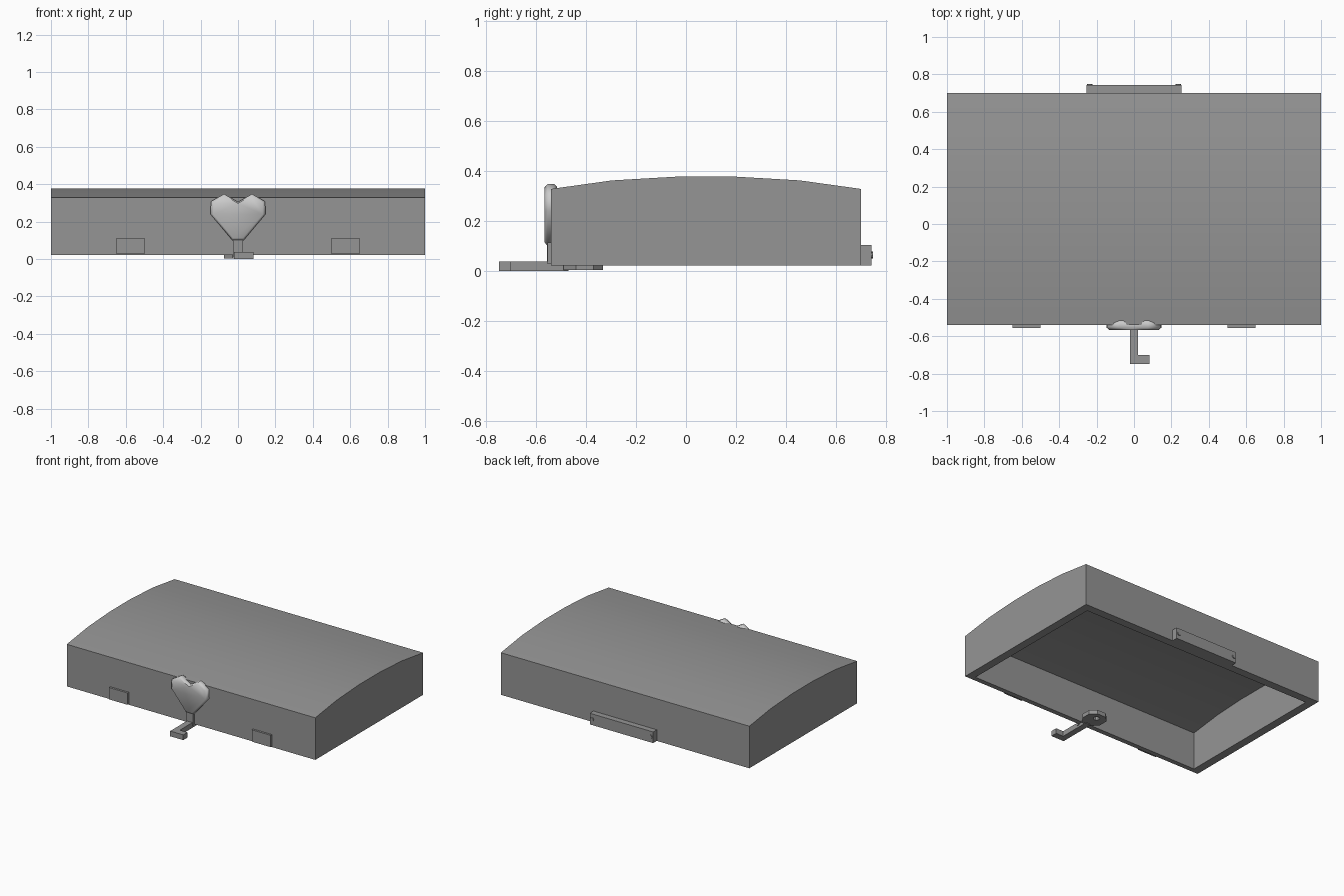
import bpy, bmesh
from math import radians, pi
from mathutils import Matrix

if "Cube" in bpy.data.objects:
    bpy.data.objects.remove(bpy.data.objects["Cube"])


def material(name, v):
    m = bpy.data.materials.new(name)
    m.diffuse_color = (v, v, v, 1)
    m.use_nodes = True
    m.node_tree.nodes["Principled BSDF"].inputs["Base Color"].default_value = m.diffuse_color
    return m


DARK = material("dark_grey", .3)
LIGHT = material("pale_grey", .9)


def finish(name, bm, smooth=None, mat=DARK):
    bmesh.ops.recalc_face_normals(bm, faces=bm.faces)
    me = bpy.data.meshes.new(name)
    bm.to_mesh(me)
    bm.free()
    me.materials.append(mat)
    ob = bpy.data.objects.new(name, me)
    bpy.context.collection.objects.link(ob)
    if smooth:
        bpy.context.view_layer.objects.active = ob
        ob.select_set(True)
        bpy.ops.object.shade_smooth_by_angle(angle=radians(smooth))
        ob.select_set(False)
    return ob


def loft(name, rings, smooth=None, closed=False, mat=DARK):
    """Skin equal-length rings; cap the ends, or close the loop."""
    bm = bmesh.new()
    vs = [[bm.verts.new(p) for p in r] for r in rings]
    n = len(vs[0])
    pairs = list(zip(vs, vs[1:] + vs[:1])) if closed else list(zip(vs, vs[1:]))
    for a, b in pairs:
        for i in range(n):
            j = (i + 1) % n
            bm.faces.new((a[i], a[j], b[j], b[i]))
    if not closed:
        bm.faces.new(vs[0])
        bm.faces.new(vs[-1])
    return finish(name, bm, smooth, mat)


def box(name, x, y, z):
    rect = [(x[0], y[0]), (x[1], y[0]), (x[1], y[1]), (x[0], y[1])]
    return loft(name, [[(a, b, h) for a, b in rect] for h in z])


# Arched lid: outer and inner shells joined by a flat rim
def lid():
    bm = bmesh.new()
    outer = [(-.54, .022), (-.54, .328), (-.296, .362), (-.04, .377),
             (.20, .377), (.456, .362), (.70, .328), (.70, .022)]
    inner = [(-.505, .022), (-.505, .295), (-.27, .325), (-.03, .338),
             (.19, .338), (.43, .325), (.64, .295), (.64, .022)]
    corners = []
    for prof, hx in ((outer, 1.0), (inner, .94)):
        a, b = [[bm.verts.new((x, y, z)) for y, z in prof] for x in (-hx, hx)]
        for i in range(len(prof) - 1):
            bm.faces.new((a[i], a[i + 1], b[i + 1], b[i]))
        bm.faces.new(a)
        bm.faces.new(b)
        corners.append([a[0], b[0], b[-1], a[-1]])
    o, n = corners
    for i in range(4):
        j = (i + 1) % 4
        bm.faces.new((o[i], o[j], n[j], n[i]))
    finish("chest_lid", bm, 30)


lid()

# Heart lock with bevelled edges, and its stem
half = [(.03, .10), (.147, .24), (.145, .308), (.075, .348)]
outline = half + [(0, .305)] + [(-x, z) for x, z in reversed(half)]
rings = [[(x * s, y, .23 + (z - .23) * s) for x, z in outline]
         for y, s in ((-.566, .9), (-.554, 1), (-.528, 1), (-.516, .9))]
loft("heart_lock", rings, smooth=60, mat=LIGHT)
box("lock_stem", (-.027, .027), (-.556, -.535), (.015, .115))

# Front latch plates
for side, x in (("left", -.65), ("right", .5)):
    box("latch_plate_" + side, (x, x + .15), (-.555, -.535), (.027, .113))

# Rear hinge with a pin at each end
box("rear_hinge", (-.255, .255), (.695, .742), (.022, .103))
for side, x in (("left", -.236), ("right", .236)):
    bm = bmesh.new()
    bmesh.ops.create_cone(bm, cap_ends=True, segments=8, radius1=.014,
                          radius2=.014, depth=.02,
                          matrix=Matrix.Translation((x, .738, .064)) @
                          Matrix.Rotation(pi / 2, 4, 'X'))
    finish("hinge_pin_" + side, bm)

# Key: shaft with hooked bit, as one L-shaped slab
shape = [(-.022, -.748), (.083, -.748), (.083, -.70), (.022, -.70),
         (.022, -.47), (-.022, -.47)]
loft("key_shaft", [[(x, y, z) for x, y in shape] for z in (0, .038)])

# Key bow: eight-sided plate with a small hole
bow = [(.03, -.49), (.075, -.44), (.075, -.37), (.035, -.333)]
bow += [(-x, y) for x, y in reversed(bow)]
hole = [(x * .27, -.385 + (y + .41) * .27) for x, y in bow]
loft("key_bow", [[(x, y, z) for x, y in pts] for pts, z in
                 ((bow, .004), (bow, .034), (hole, .034), (hole, .004))],
     closed=True)
